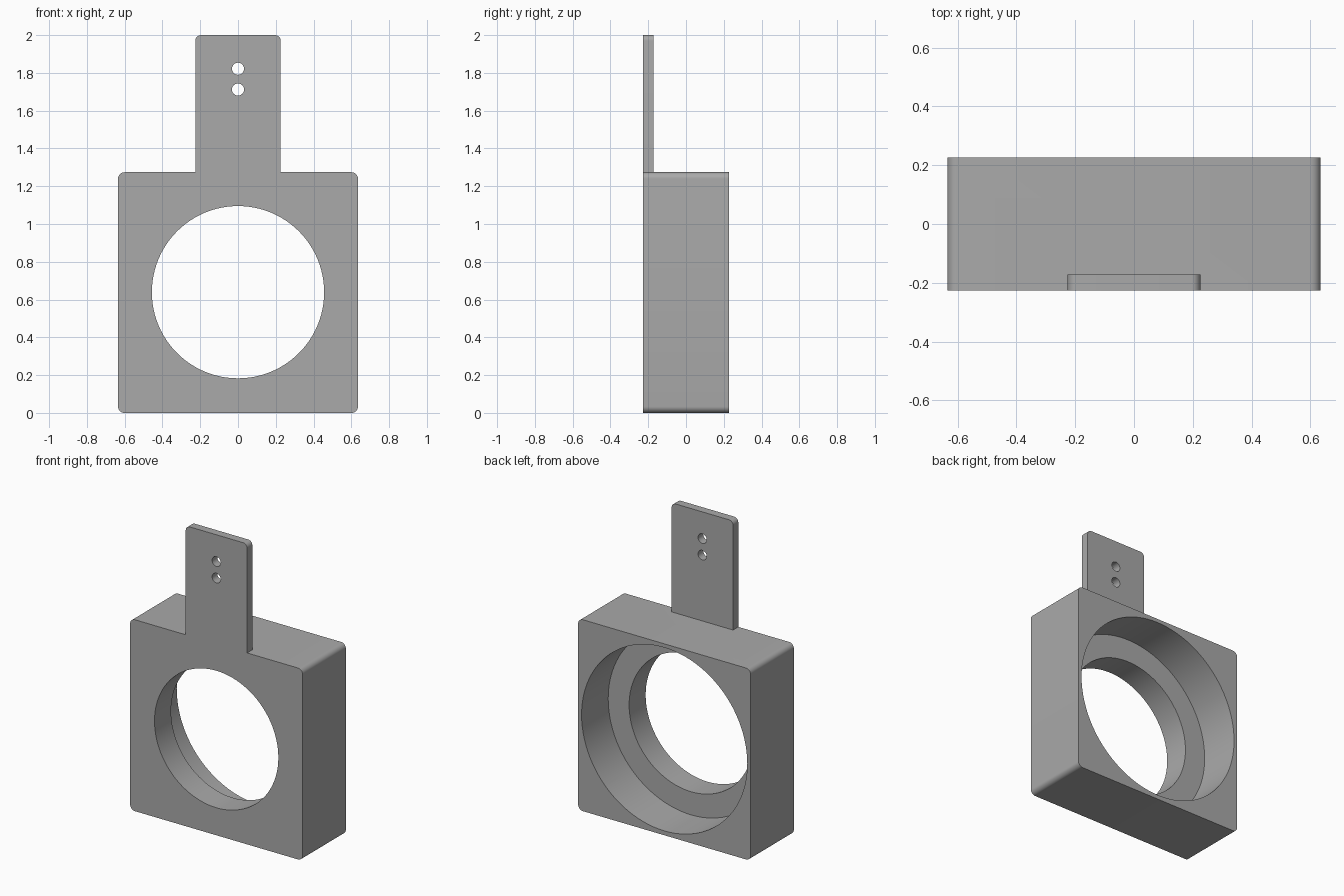
import bpy, bmesh, math
from mathutils import Matrix, Vector

old = bpy.data.objects.get("Cube")
if old:
    bpy.data.objects.remove(old, do_unlink=True)

WIDTH, DEPTH, HEIGHT = 1.27, 0.454, 1.274
FRONT, BACK = -DEPTH / 2, DEPTH / 2
CENTRE_Z = HEIGHT / 2

grey = bpy.data.materials.new("mid grey")
grey.use_nodes = True
colour = (0.40, 0.40, 0.40, 1)
grey.diffuse_color = colour
grey.node_tree.nodes["Principled BSDF"].inputs["Base Color"].default_value = colour


def add_object(name, bm):
    mesh = bpy.data.meshes.new(name)
    bm.to_mesh(mesh)
    bm.free()
    mesh.materials.append(grey)
    obj = bpy.data.objects.new(name, mesh)
    bpy.context.collection.objects.link(obj)
    return obj


def rounded_box(name, low, high, radius, only_top=False):
    """Box whose front-to-back edges are rounded."""
    low, high = Vector(low), Vector(high)
    bm = bmesh.new()
    bmesh.ops.create_cube(bm, size=1, matrix=Matrix.Translation((low + high) / 2)
                          @ Matrix.Diagonal((*(high - low), 1)))
    edges = [e for e in bm.edges
             if abs(e.verts[0].co.y - e.verts[1].co.y) > 0.01
             and (not only_top or e.verts[0].co.z > high.z - 0.01)]
    bmesh.ops.bevel(bm, geom=edges, offset=radius, segments=8,
                    profile=0.5, affect='EDGES')
    return add_object(name, bm)


def cylinder(name, radius, y0, y1, z, sides):
    """Cylinder running front to back."""
    bm = bmesh.new()
    bmesh.ops.create_cone(bm, cap_ends=True, segments=sides, radius1=radius,
                          radius2=radius, depth=y1 - y0,
                          matrix=Matrix.Translation((0, (y0 + y1) / 2, z))
                          @ Matrix.Rotation(math.pi / 2, 4, 'X'))
    return add_object(name, bm)


def combine(target, tool, operation):
    mod = target.modifiers.new(tool.name, 'BOOLEAN')
    mod.operation, mod.solver, mod.object = operation, 'EXACT', tool
    bpy.context.view_layer.objects.active = target
    bpy.ops.object.modifier_apply(modifier=mod.name)
    bpy.data.objects.remove(tool, do_unlink=True)


# Square housing with an upright mounting tab flush with its front
bracket = rounded_box("ring_housing_with_tab", (-WIDTH / 2, FRONT, 0),
                      (WIDTH / 2, BACK, HEIGHT), 0.034)
tab = rounded_box("mounting_tab", (-0.226, FRONT, HEIGHT - 0.1),
                  (0.226, FRONT + 0.055, 2), 0.03, only_top=True)
combine(bracket, tab, 'UNION')

# Through bore, wide rear counterbore and two screw holes
cuts = [
    ("bore", 0.456, FRONT - 0.1, BACK + 0.1, CENTRE_Z + 0.002, 96),
    ("counterbore", 0.61, BACK - 0.28, BACK + 0.1, CENTRE_Z + 0.002, 96),
    ("lower_screw_hole", 0.032, FRONT - 0.1, FRONT + 0.2, 1.712, 32),
    ("upper_screw_hole", 0.032, FRONT - 0.1, FRONT + 0.2, 1.822, 32),
]
for cut in cuts:
    combine(bracket, cylinder(*cut), 'DIFFERENCE')

# Smooth the bores and rounded corners, keep the rims sharp
bpy.ops.object.select_all(action='DESELECT')
bracket.select_set(True)
bpy.context.view_layer.objects.active = bracket
bpy.ops.object.shade_smooth_by_angle(angle=math.radians(30))
